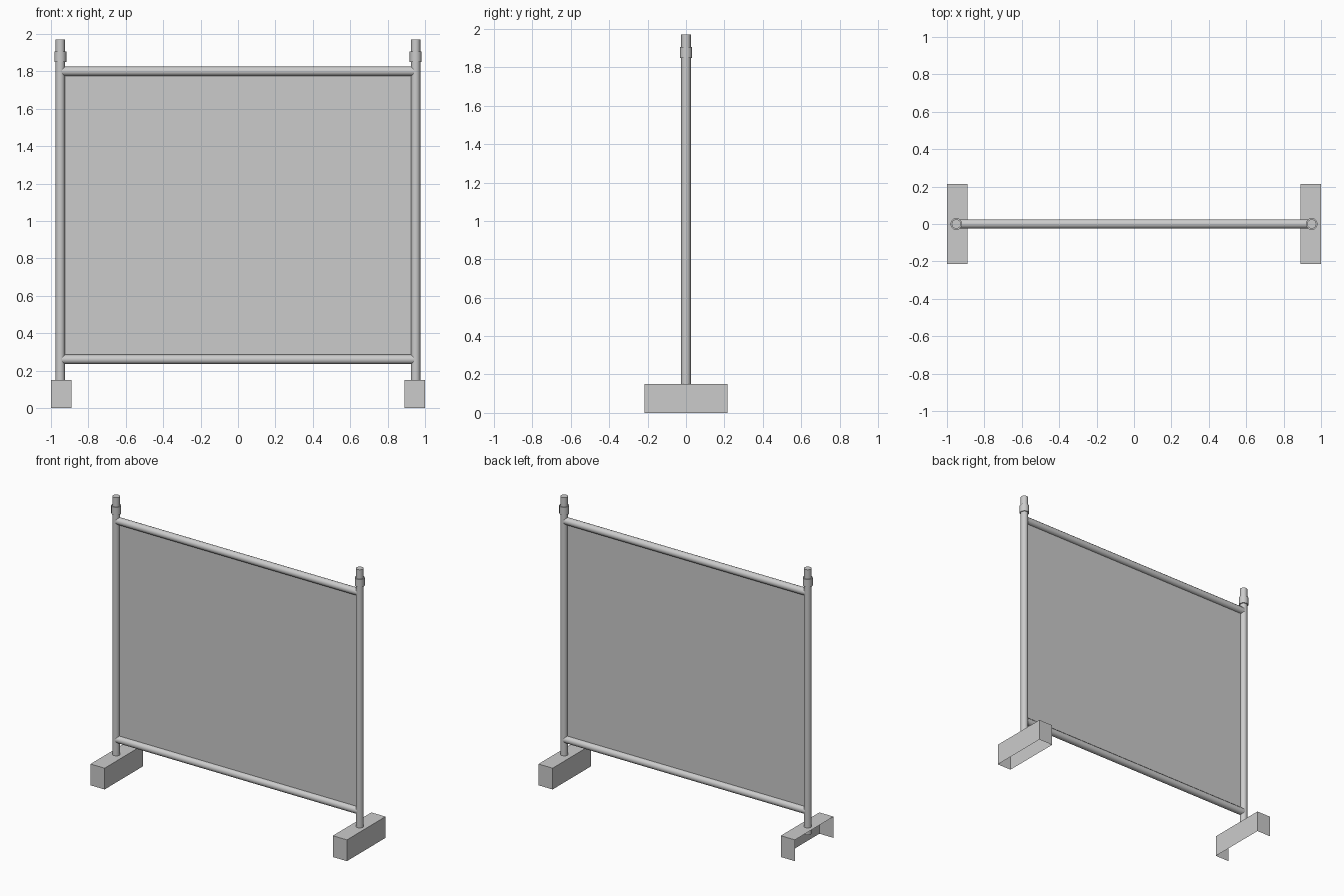
import bpy, bmesh
from math import pi

if "Cube" in bpy.data.objects:
    bpy.data.objects.remove(bpy.data.objects["Cube"])

POST_X, R = 0.95, 0.025


def tube(name, loc, radius, length, rot=(0, 0, 0)):
    bpy.ops.mesh.primitive_cylinder_add(vertices=12, radius=radius, depth=length,
                                        location=loc, rotation=rot)
    ob = bpy.context.object
    ob.name = name
    bpy.ops.object.shade_smooth_by_angle(angle=0.7)
    return ob


def upright(name, x, z0, z1, radius):
    return tube(name, (x, 0, (z0 + z1) / 2), radius, z1 - z0)


def foot(name, x, open_outer):
    # Thin sheet box, open underneath and optionally on its outer side
    bpy.ops.mesh.primitive_cube_add(size=1, location=(x, 0, 0.075))
    ob = bpy.context.object
    ob.name = name
    ob.scale = (0.11, 0.43, 0.15)
    bm = bmesh.new()
    bm.from_mesh(ob.data)
    bm.normal_update()
    side = 1 if x > 0 else -1
    gone = [f for f in bm.faces
            if f.normal.z < -0.5 or (open_outer and f.normal.x * side > 0.5)]
    bmesh.ops.delete(bm, geom=gone, context='FACES')
    bm.to_mesh(ob.data)
    bm.free()


# Posts with joint collars, standing in the feet
for label, s in (("left", -1), ("right", 1)):
    upright(label + "_post", s * POST_X, 0.10, 1.97, R)
    upright(label + "_collar", s * POST_X, 1.85, 1.905, 0.032)
    foot(label + "_foot", s * 0.945, s < 0)

# Horizontal rails
for label, z in (("top_rail", 1.80), ("bottom_rail", 0.26)):
    tube(label, (0, 0, z), R, 1.88, (0, pi / 2, 0))

# Flat infill sheet
bpy.ops.mesh.primitive_plane_add(size=1, location=(0, 0, 1.03), rotation=(pi / 2, 0, 0))
panel = bpy.context.object
panel.name = "infill_panel"
panel.scale = (1.88, 1.54, 1)
